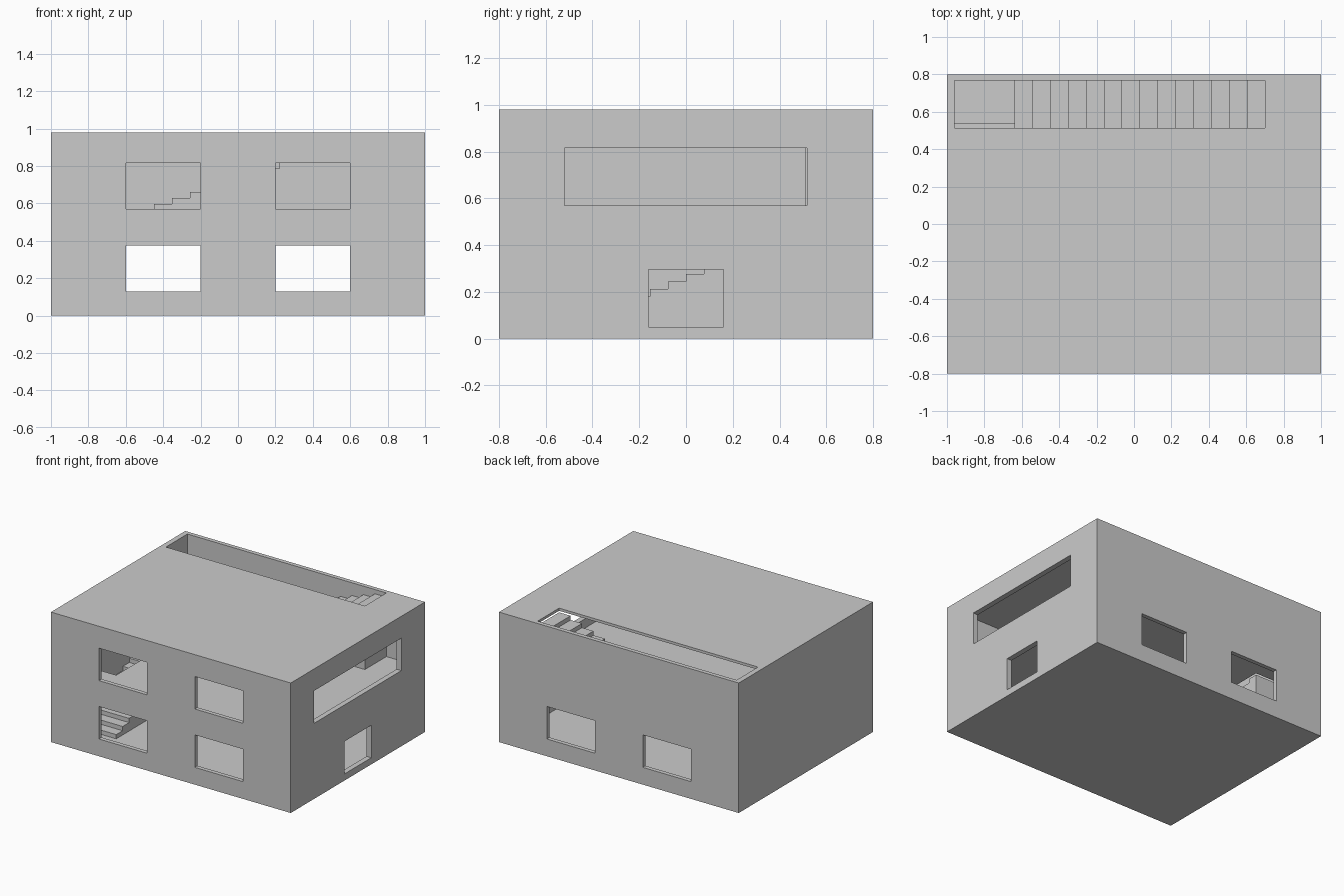
import bpy
import bmesh
from mathutils import Matrix

if "Cube" in bpy.data.objects:
    bpy.data.objects.remove(bpy.data.objects["Cube"], do_unlink=True)

# One plain grey for the whole building
grey = bpy.data.materials.new("plain_grey")
grey.use_nodes = True
grey.diffuse_color = (0.6, 0.6, 0.6, 1)
grey.node_tree.nodes["Principled BSDF"].inputs["Base Color"].default_value = grey.diffuse_color


def add_object(name, bm):
    bmesh.ops.recalc_face_normals(bm, faces=bm.faces)
    mesh = bpy.data.meshes.new(name)
    bm.to_mesh(mesh)
    bm.free()
    mesh.materials.append(grey)
    obj = bpy.data.objects.new(name, mesh)
    bpy.context.collection.objects.link(obj)
    return obj


def box(name, x, y, z):
    """Box from (low, high) ranges."""
    bm = bmesh.new()
    size = Matrix.Diagonal((x[1] - x[0], y[1] - y[0], z[1] - z[0], 1))
    centre = Matrix.Translation((sum(x) / 2, sum(y) / 2, sum(z) / 2))
    bmesh.ops.create_cube(bm, size=1, matrix=centre @ size)
    return add_object(name, bm)


def cut(target, x, y, z):
    """Remove a box-shaped volume from the target."""
    cutter = box("cutter", x, y, z)
    cutter.hide_render = True
    mod = target.modifiers.new("cut", "BOOLEAN")
    mod.operation = "DIFFERENCE"
    mod.solver = "EXACT"
    mod.object = cutter
    bpy.context.view_layer.objects.active = target
    bpy.ops.object.modifier_apply(modifier=mod.name)
    bpy.data.objects.remove(cutter, do_unlink=True)


def stairs(name, start, run, base, along_x, side):
    """Solid flight: stepped profile extruded across its width."""
    profile = [(start, base)]
    for i in range(STEPS):
        z = base + (i + 1) * RISE
        profile += [(start + i * run, z), (start + (i + 1) * run, z)]
    profile.append((start + STEPS * run, base))
    bm = bmesh.new()
    verts = [bm.verts.new((a, side[0], z) if along_x else (side[0], a, z)) for a, z in profile]
    face = bm.faces.new(verts)
    moved = bmesh.ops.extrude_face_region(bm, geom=[face])["geom"]
    width = side[1] - side[0]
    bmesh.ops.translate(bm, vec=(0, width, 0) if along_x else (width, 0, 0),
                        verts=[v for v in moved if isinstance(v, bmesh.types.BMVert)])
    return add_object(name, bm)


SLAB, STOREY, HEIGHT = 0.02, 0.48, 0.98
STEPS, RISE = 14, 0.032
UPPER = SLAB + STOREY
IN_X, IN_Y = 0.96, 0.768
WELL_X, WELL_Y = -0.64, 0.512   # inner edges of the two stairwells
FLIGHT_Y = 0.537

# Walls, floors and roof: a block with two hollow storeys
shell = box("building_shell", (-1, 1), (-0.8, 0.8), (0, HEIGHT))
for floor in (SLAB, UPPER):
    cut(shell, (-IN_X, IN_X), (-IN_Y, IN_Y), (floor, floor + STOREY - SLAB))

# Stairwells in the middle floor and the roof
cut(shell, (-IN_X, WELL_X), (-FLIGHT_Y, FLIGHT_Y), (UPPER - 0.05, UPPER + 0.05))
cut(shell, (-IN_X, 0.70), (WELL_Y, IN_Y), (HEIGHT - 0.05, HEIGHT + 0.05))

# Front windows on both storeys, back windows on the lower one
for x in ((-0.6, -0.2), (0.2, 0.6)):
    cut(shell, x, (-0.9, -0.7), (0.57, 0.815))
    for y in ((-0.9, -0.7), (0.7, 0.9)):
        cut(shell, x, y, (0.13, 0.375))

# Side windows: long upper one, small lower one
cut(shell, (0.9, 1.1), (-0.52, 0.518), (0.57, 0.815))
cut(shell, (0.9, 1.1), (-0.16, 0.16), (0.05, 0.295))

# Lower flight along the side wall, upper flight along the back wall
stairs("lower_stairs", -FLIGHT_Y, 2 * FLIGHT_Y / STEPS, SLAB, False, (-IN_X, WELL_X))
stairs("upper_stairs", WELL_X, (0.70 - WELL_X) / STEPS, UPPER, True, (WELL_Y, IN_Y))
